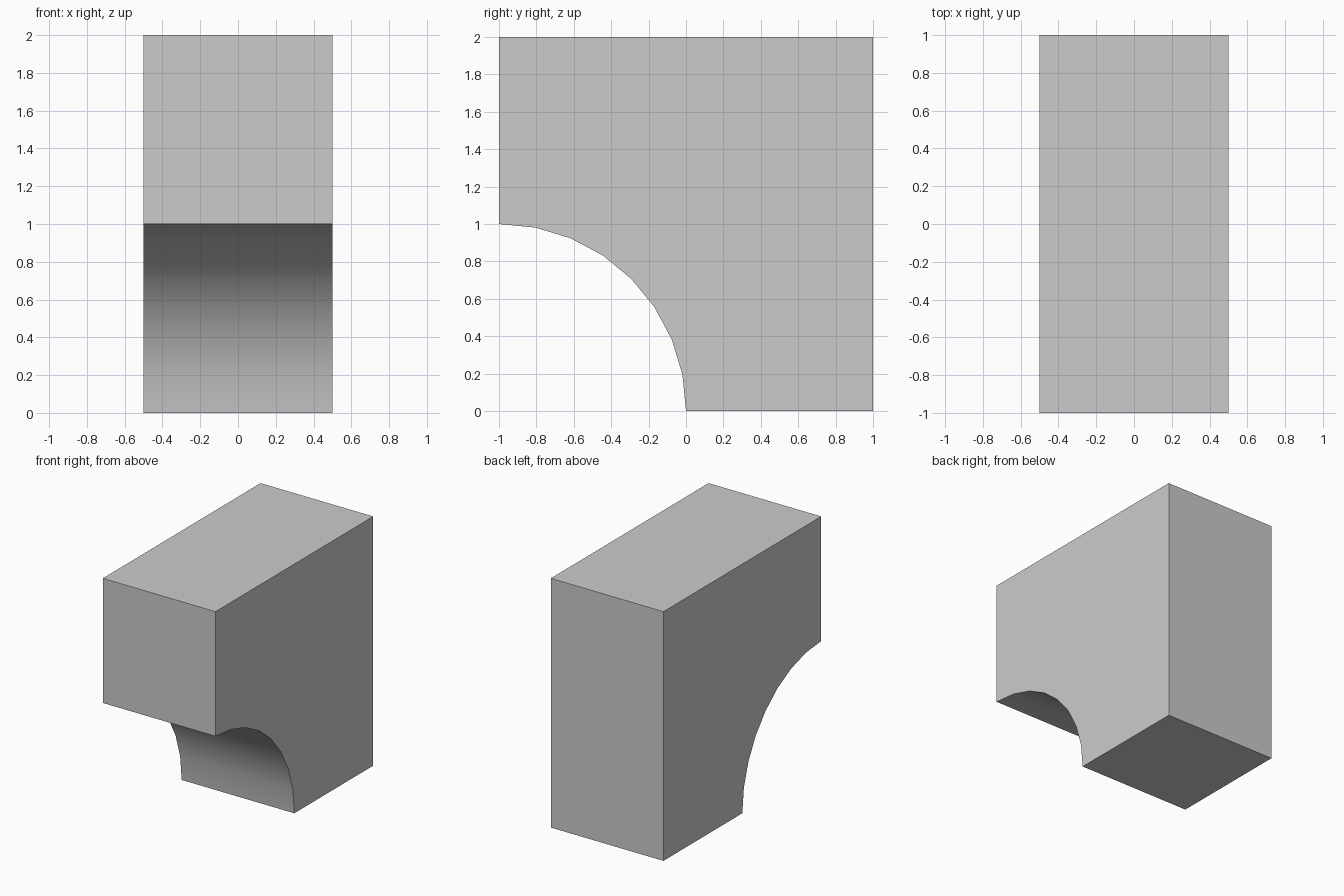
import bpy, bmesh
from math import sin, cos, pi

if "Cube" in bpy.data.objects:
    bpy.data.objects.remove(bpy.data.objects["Cube"])

WIDTH = 1.0
RADIUS = 1.0
SEGMENTS = 8

# Side profile (y, z): square block with a quarter-circle cut under the front
arc = [(-1 + RADIUS * cos(a), RADIUS * sin(a))
       for a in (i * pi / 2 / SEGMENTS for i in range(SEGMENTS + 1))]
profile = [(1, 0), (1, 2), (-1, 2)] + arc[::-1]

# Extrude the profile across the width
bm = bmesh.new()
side = bm.faces.new([bm.verts.new((-WIDTH / 2, y, z)) for y, z in profile])
extruded = bmesh.ops.extrude_face_region(bm, geom=[side], use_keep_orig=True)
verts = [g for g in extruded["geom"] if isinstance(g, bmesh.types.BMVert)]
bmesh.ops.translate(bm, verts=verts, vec=(WIDTH, 0, 0))
bmesh.ops.recalc_face_normals(bm, faces=bm.faces)

mesh = bpy.data.meshes.new("half_arch_block")
bm.to_mesh(mesh)
bm.free()
block = bpy.data.objects.new("half_arch_block", mesh)
bpy.context.collection.objects.link(block)

# Smooth the curved underside, keep the block edges sharp
bpy.context.view_layer.objects.active = block
block.select_set(True)
bpy.ops.object.shade_smooth_by_angle(angle=pi / 6)
